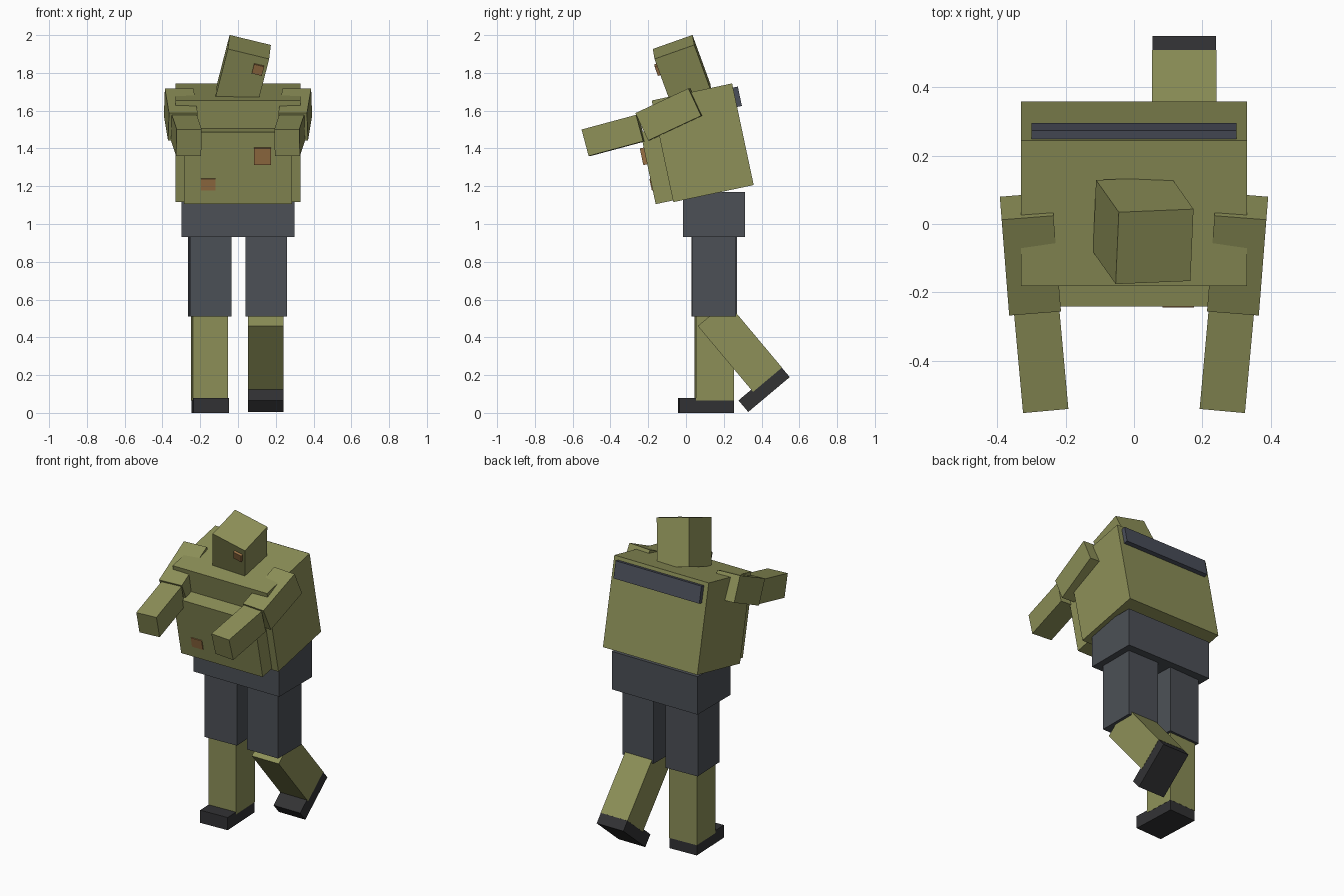
import bpy, bmesh
from math import radians
from mathutils import Matrix, Euler

if "Cube" in bpy.data.objects:
    bpy.data.objects.remove(bpy.data.objects["Cube"])


def lin(c):
    c /= 255
    return c / 12.92 if c <= 0.04045 else ((c + 0.055) / 1.055) ** 2.4


def material(name, r, g, b):
    m = bpy.data.materials.new(name)
    m.diffuse_color = (lin(r), lin(g), lin(b), 1)
    m.use_nodes = True
    m.node_tree.nodes["Principled BSDF"].inputs["Base Color"].default_value = m.diffuse_color
    return m


olive = material("olive", 141, 144, 88)
slate = material("slate grey", 76, 80, 86)
blue_grey = material("blue grey", 74, 78, 90)
black = material("boot black", 50, 50, 52)
rust = material("rust orange", 152, 112, 68)


def frame(loc, rx=0, ry=0, rz=0):
    e = Euler((radians(rx), radians(ry), radians(rz)))
    return Matrix.Translation(loc) @ e.to_matrix().to_4x4()


def box(name, size, loc, mat, fr=Matrix()):
    """Box of a given size, centred at loc inside the frame fr."""
    bm = bmesh.new()
    bmesh.ops.create_cube(bm, size=1)
    bmesh.ops.scale(bm, vec=size, verts=bm.verts)
    bmesh.ops.translate(bm, vec=loc, verts=bm.verts)
    me = bpy.data.meshes.new(name)
    bm.to_mesh(me)
    bm.free()
    me.materials.append(mat)
    ob = bpy.data.objects.new(name, me)
    bpy.context.collection.objects.link(ob)
    ob.matrix_world = fr
    return ob


# hips
box("pelvis", (0.60, 0.33, 0.24), (0, 0.148, 1.05), slate)

# standing leg, turned slightly, and bent leg with lifted shin
standing = frame((-0.15, 0.15, 0), rz=2.5)
box("left_thigh", (0.22, 0.23, 0.43), (0, 0, 0.725), slate, standing)
box("right_thigh", (0.218, 0.232, 0.43), (0.15, 0.148, 0.725), slate)
# bent frame has its origin at the heel of the sole
bent = frame((0.147, 0.55, 0.19), rx=40)
for side, fr, heel in (("left", standing, 0.1), ("right", bent, 0)):
    box(side + "_shin", (0.188, 0.2, 0.455), (0, heel - 0.1, 0.2925), olive, fr)
    box(side + "_foot", (0.186, 0.287, 0.08), (0, heel - 0.1445, 0.04), black, fr)

# hunched torso with belly plate, patches and back vent
torso = frame((0, 0.0885, 1.43), rx=12)
box("torso", (0.66, 0.435, 0.55), (0, 0, 0), olive, torso)
box("belly_plate", (0.57, 0.12, 0.39), (0, -0.251, -0.071), olive, torso)
box("chest_patch", (0.092, 0.03, 0.09), (0.13, -0.317, -0.005), rust, torso)
box("belly_patch", (0.076, 0.014, 0.063), (-0.157, -0.309, -0.16), rust, torso)
box("back_vent", (0.60, 0.035, 0.105), (0, 0.226, 0.2), blue_grey, torso)

# tilted head with one eye
head = frame((0.027, -0.019, 1.808), 20, 13.6, 2.4)
box("head", (0.225, 0.223, 0.283), (0, 0, 0), olive, head)
box("eye", (0.055, 0.03, 0.053), (0.069, -0.111, 0.071), rust, head)

# arms reaching forward
for side, s in (("left", -1), ("right", 1)):
    upper = frame((s * 0.303, -0.088, 1.58), rx=25, rz=-4.5 * s)
    box(side + "_upper_arm", (0.152, 0.31, 0.16), (0, 0, 0), olive, upper)
    fore = frame((s * 0.273, -0.384, 1.469), rx=15, rz=-5.2 * s)
    box(side + "_forearm", (0.133, 0.30, 0.145), (0, 0, 0), olive, fore)
